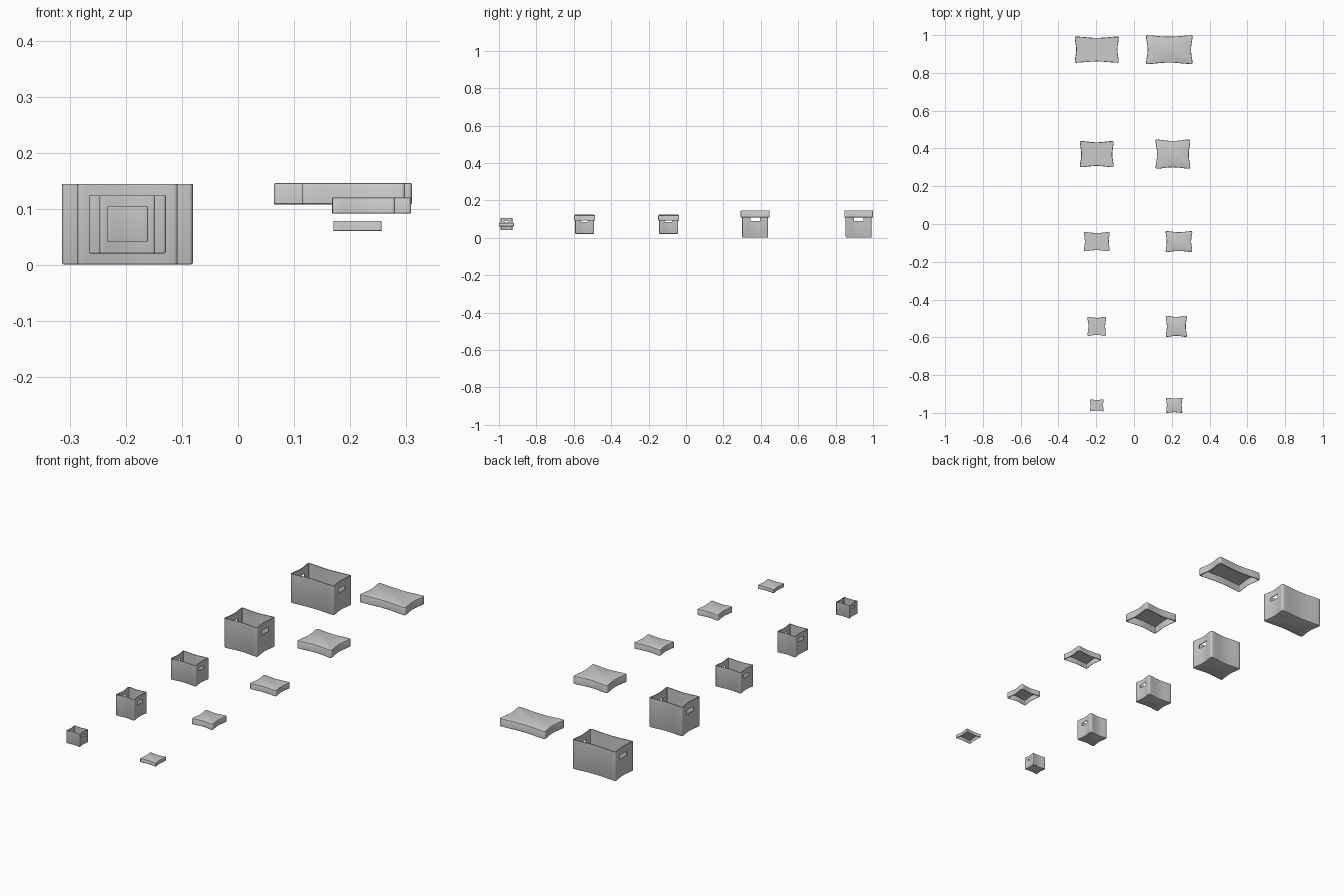
import bpy, bmesh, math

if "Cube" in bpy.data.objects:
    bpy.data.objects.remove(bpy.data.objects["Cube"])


def outline(hx, hy, bow, r):
    """Rounded rectangle whose four sides bow gently inward."""
    pts = []
    for k in range(4):
        a0 = k * math.pi / 2
        sx, sy = [(1, 1), (-1, 1), (-1, -1), (1, -1)][k]
        cx, cy = sx * (hx - r), sy * (hy - r)
        for i in range(5):
            a = a0 + i * math.pi / 8
            pts.append((cx + r * math.cos(a), cy + r * math.sin(a)))
        nx, ny = [(-1, 1), (-1, -1), (1, -1), (1, 1)][k]
        x0, y0 = pts[-1]
        x1, y1 = (nx * (hx - r), y0) if k % 2 == 0 else (x0, ny * (hy - r))
        for i in range(1, 12):
            t = i / 12
            d = bow * math.sin(math.pi * t) ** 1.5
            dx, dy = [(0, -d), (d, 0), (0, d), (-d, 0)][k]
            pts.append((x0 + (x1 - x0) * t + dx, y0 + (y1 - y0) * t + dy))
    return pts


def shell(name, loc, hx, hy, bow, r, levels):
    """Loft through (inset, z) levels, closing both ends."""
    bm = bmesh.new()
    rings = []
    for inset, z in levels:
        ring = outline(hx - inset, hy - inset, bow, max(r - inset, r * 0.3))
        rings.append([bm.verts.new((x, y, z)) for x, y in ring])
    n = len(rings[0])
    for a, b in zip(rings, rings[1:]):
        for i in range(n):
            j = (i + 1) % n
            bm.faces.new((a[i], a[j], b[j], b[i]))
    bm.faces.new(rings[0][::-1])
    bm.faces.new(rings[-1])
    bmesh.ops.recalc_face_normals(bm, faces=bm.faces)
    me = bpy.data.meshes.new(name)
    bm.to_mesh(me)
    bm.free()
    ob = bpy.data.objects.new(name, me)
    ob.location = loc
    bpy.context.collection.objects.link(ob)
    return ob


def activate(ob):
    bpy.ops.object.select_all(action='DESELECT')
    ob.select_set(True)
    bpy.context.view_layer.objects.active = ob


def smooth(ob):
    activate(ob)
    bpy.ops.object.shade_smooth_by_angle(angle=math.radians(35))


def box(name, x, y, z, length, depth, height, s):
    t, b = 0.004 * s, 0.004 * s
    levels = [(b, 0), (b * 0.3, b * 0.3), (0, b), (0, height), (t, height), (t, t)]
    ob = shell(name, (x, y, z), length / 2, depth / 2, 0.007 * s, 0.007 * s, levels)
    # hand holes through both end walls
    bpy.ops.mesh.primitive_cube_add(size=1, location=(x, y, z + height * 0.69))
    cut = bpy.context.object
    cut.name = "hole_cutter"
    cut.scale = (length * 1.5, 0.052 * s, 0.021 * s)
    cut.hide_render = True
    activate(ob)
    mod = ob.modifiers.new("hand_holes", 'BOOLEAN')
    mod.operation, mod.solver, mod.object = 'DIFFERENCE', 'EXACT', cut
    bpy.ops.object.modifier_apply(modifier=mod.name)
    bpy.data.objects.remove(cut)
    smooth(ob)


def lid(name, x, y, z, length, depth, height, s):
    t, b = 0.004 * s, 0.004 * s
    levels = [(t, height - t), (t, 0), (b * 0.5, 0), (0, b * 0.5),
              (0, height - b), (b * 0.3, height - b * 0.3), (b, height)]
    smooth(shell(name, (x, y, z), length / 2, depth / 2, 0.008 * s, 0.007 * s, levels))


# size: scale, y, box (length, depth, z0, z1), lid (x, length, depth, z0, z1)
SETS = {
    "large_long": (1.0, 0.923, (0.233, 0.139, 0.001, 0.145), (0.187, 0.246, 0.153, 0.108, 0.147)),
    "large": (1.0, 0.37, (0.179, 0.139, 0.001, 0.145), (0.206, 0.184, 0.155, 0.108, 0.147)),
    "medium_long": (0.73, -0.093, (0.137, 0.101, 0.021, 0.124), (0.238, 0.141, 0.111, 0.092, 0.121)),
    "medium": (0.73, -0.542, (0.099, 0.101, 0.021, 0.124), (0.224, 0.112, 0.112, 0.092, 0.121)),
    "small": (0.45, -0.96, (0.073, 0.063, 0.042, 0.105), (0.213, 0.086, 0.08, 0.061, 0.079)),
}
for size, (s, y, (bl, bd, b0, b1), (lx, ll, ld, l0, l1)) in SETS.items():
    box(size + "_box", -0.197, y, b0, bl, bd, b1 - b0, s)
    lid(size + "_lid", lx, y, l0, ll, ld, l1 - l0, s)
